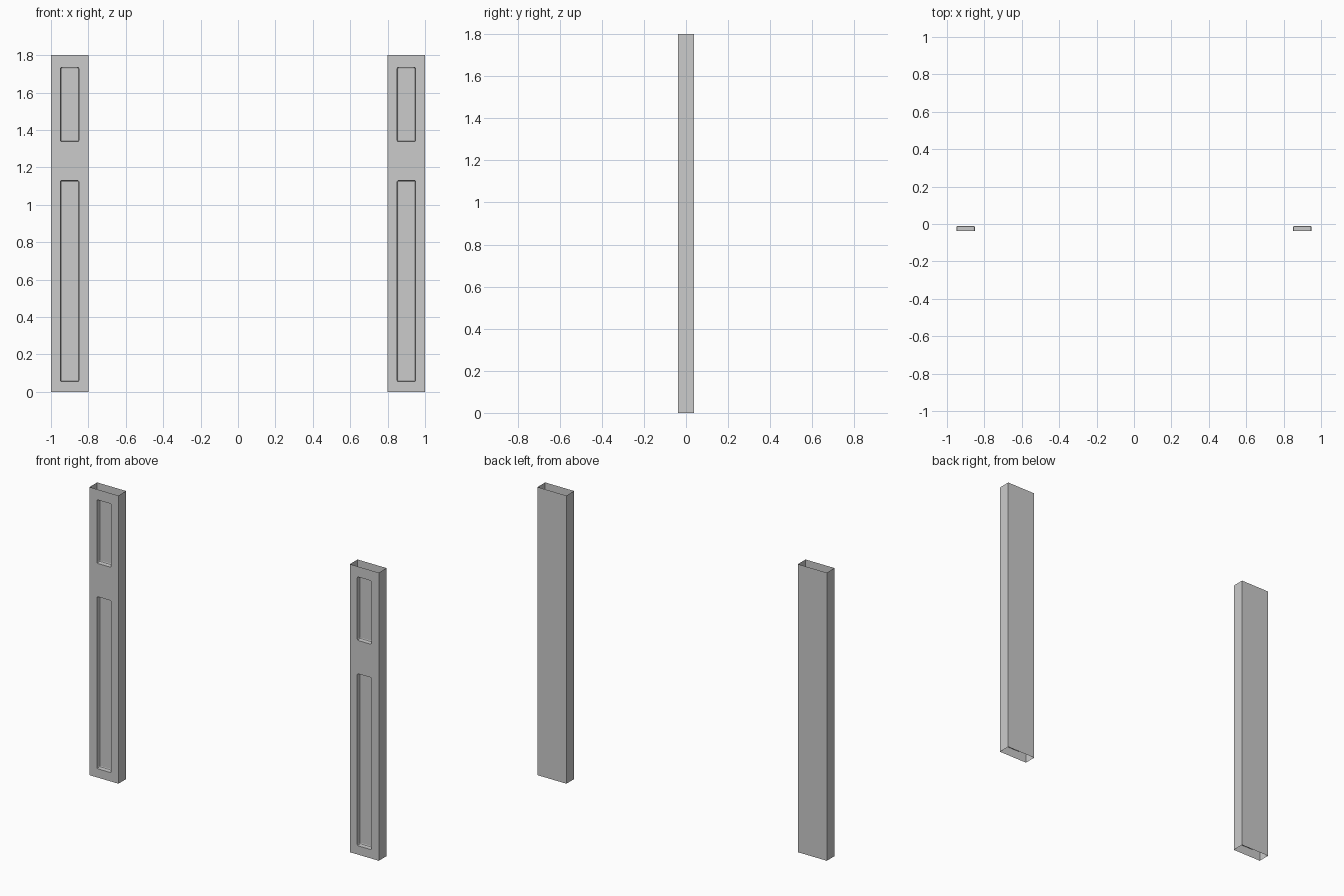
import bpy, bmesh
from mathutils import Vector

cube = bpy.data.objects.get("Cube")
if cube:
    bpy.data.objects.remove(cube)

HALF_W, HALF_D, HEIGHT = 0.1, 0.038, 1.8
PANEL_HALF_W, RECESS, ROUND = 0.049, 0.028, 0.007
PANELS = [(0.055, 1.13), (1.338, 1.735)]      # bottom and top of each recess

grey = bpy.data.materials.new("plain grey")
grey.use_nodes = True
colour = (0.6, 0.6, 0.6, 1)
grey.diffuse_color = colour
grey.node_tree.nodes["Principled BSDF"].inputs["Base Color"].default_value = colour

bm = bmesh.new()

# Front wall as a grid whose middle cells become the recessed panels
xs = [-HALF_W, -PANEL_HALF_W, PANEL_HALF_W, HALF_W]
zs = [0] + [z for panel in PANELS for z in panel] + [HEIGHT]
grid = [[bm.verts.new((x, -HALF_D, z)) for x in xs] for z in zs]
panel_faces = []
for row in range(len(zs) - 1):
    for col in range(len(xs) - 1):
        a, b = grid[row], grid[row + 1]
        face = bm.faces.new((a[col], a[col + 1], b[col + 1], b[col]))
        if col == 1 and (zs[row], zs[row + 1]) in PANELS:
            panel_faces.append(face)

# Back and side walls; both ends of the tube stay open
back = [bm.verts.new((x, HALF_D, z)) for x, z in
        ((HALF_W, 0), (-HALF_W, 0), (-HALF_W, HEIGHT), (HALF_W, HEIGHT))]
bm.faces.new(back)
bm.faces.new([row[0] for row in grid] + [back[2], back[1]])
bm.faces.new([back[0], back[3]] + [row[-1] for row in reversed(grid)])

# Push the panels in and soften their corners and floor edges
soft_edges = set()
for face in panel_faces:
    rim = set(face.verts)
    floor = bmesh.ops.extrude_face_region(bm, geom=[face])["geom"]
    floor_verts = [g for g in floor if isinstance(g, bmesh.types.BMVert)]
    if face.is_valid:
        bmesh.ops.delete(bm, geom=[face], context="FACES_ONLY")
    bmesh.ops.translate(bm, verts=floor_verts, vec=Vector((0, RECESS, 0)))
    soft_edges.update(e for v in floor_verts for e in v.link_edges)
bmesh.ops.bevel(bm, geom=list(soft_edges), offset=ROUND, segments=2,
                profile=0.5, affect="EDGES")
bm.normal_update()

mesh = bpy.data.meshes.new("post")
bm.to_mesh(mesh)
bm.free()
mesh.materials.append(grey)

# Matching pair of posts
for name, x in (("left_post", 0.9), ("right_post", -0.9)):
    post = bpy.data.objects.new(name, mesh)
    post.location.x = x
    bpy.context.collection.objects.link(post)
